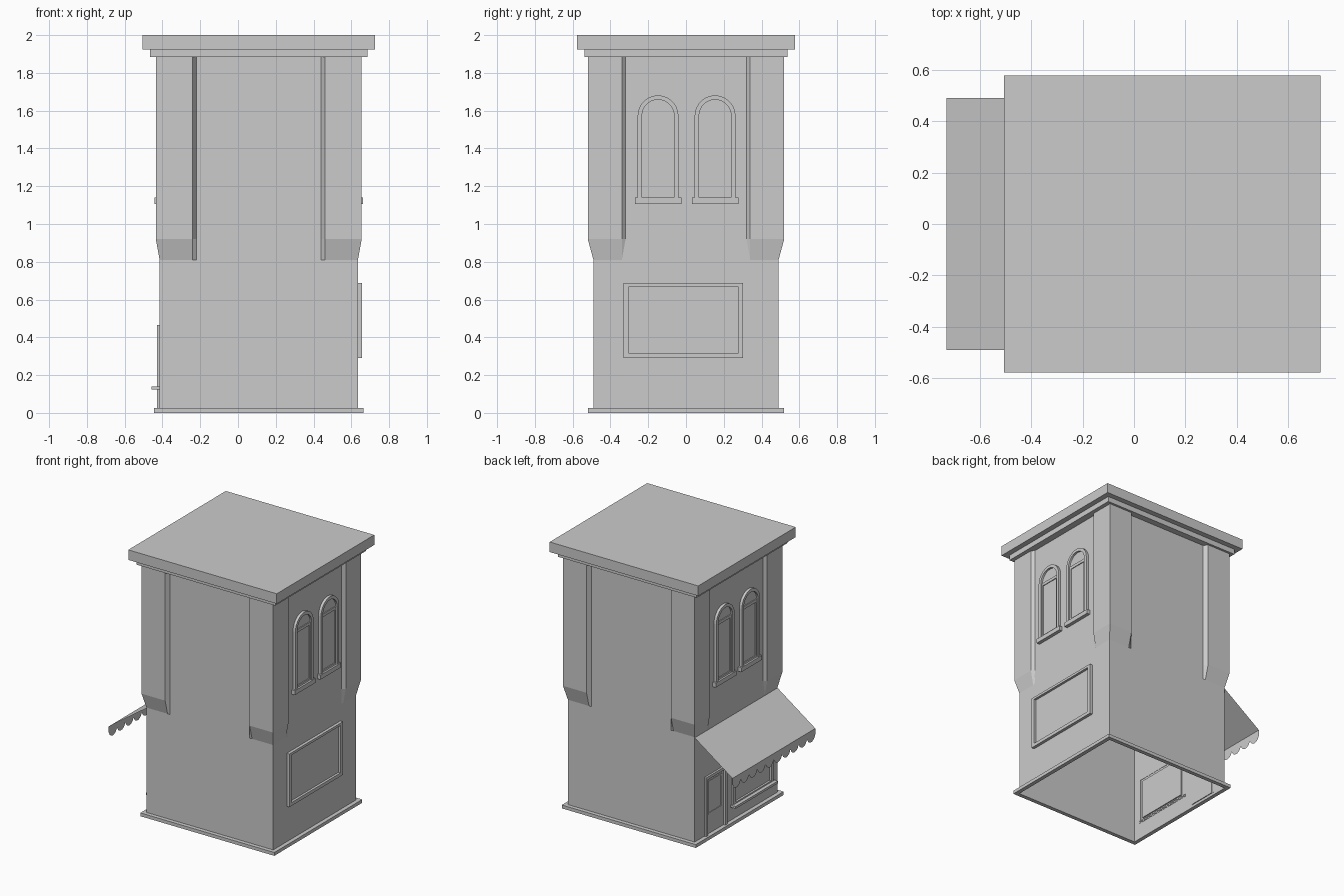
import bpy, bmesh, math

if "Cube" in bpy.data.objects:
    bpy.data.objects.remove(bpy.data.objects["Cube"])

CX, HX, HY = 0.11, 0.525, 0.49      # wall centre in x and wall half sizes


def make(name, verts, faces):
    me = bpy.data.meshes.new(name)
    me.from_pydata(verts, [], faces)
    bm = bmesh.new()
    bm.from_mesh(me)
    bmesh.ops.remove_doubles(bm, verts=bm.verts, dist=1e-5)
    bmesh.ops.recalc_face_normals(bm, faces=bm.faces)
    bm.to_mesh(me)
    bm.free()
    ob = bpy.data.objects.new(name, me)
    bpy.context.collection.objects.link(ob)
    return ob


def bridge(name, loops, cap=False):
    """Skin a series of equal-length closed loops, optionally filling the last."""
    n = len(loops[0])
    faces = [(k * n + i, k * n + (i + 1) % n, (k + 1) * n + (i + 1) % n, (k + 1) * n + i)
             for k in range(len(loops) - 1) for i in range(n)]
    if cap:
        faces.append(tuple(range((len(loops) - 1) * n, len(loops) * n)))
    return make(name, [p for l in loops for p in l], faces)


def ring(hx, hy, z):
    return [(CX + sx * hx, sy * hy, z) for sx, sy in ((-1, -1), (1, -1), (1, 1), (-1, 1))]


def on_wall(side, pts, d):
    return [(CX + side * (HX + d), y, z) for y, z in pts]


def rect(y0, y1, z0, z1):
    return [(y0, z0), (y1, z0), (y1, z1), (y0, z1)]


def arch(c, r, z0, spring, n=14):
    return [(c - r, z0), (c + r, z0)] + [
        (c + r * math.cos(math.pi * i / n), spring + r * math.sin(math.pi * i / n))
        for i in range(n + 1)]


def framed(name, side, outer, inner, depth, pane):
    """Raised moulding around a set-back pane."""
    bridge(name, [on_wall(side, outer, -0.002), on_wall(side, outer, depth),
                  on_wall(side, inner, depth), on_wall(side, inner, pane)], cap=True)


def block(name, side, pts, depth):
    bridge(name, [on_wall(side, pts, -0.002), on_wall(side, pts, depth)], cap=True)


# Walls: open at the bottom
bridge("walls", [ring(HX, HY, 0), ring(HX, HY, 1.9)])

# Base trim
bridge("base_trim", [ring(HX, HY, 0), ring(0.555, 0.52, 0),
                     ring(0.555, 0.52, 0.025), ring(HX, HY, 0.025)])

# Stepped cornice and flat roof
bridge("cornice_roof", [ring(HX, HY, 1.885), ring(0.575, 0.537, 1.885),
                        ring(0.575, 0.537, 1.925), ring(0.615, 0.577, 1.925),
                        ring(0.615, 0.577, 2.0)], cap=True)

# Corner pilasters wrapping each corner, tapering into the wall at the foot
for sx in (-1, 1):
    for sy in (-1, 1):
        foot = [(0.33, HY), (0.35, HY), (HX, HY), (HX, 0.34), (HX, 0.32)]
        full = [(0.33, HY), (0.35, HY + 0.03), (HX + 0.02, HY + 0.03),
                (HX + 0.02, 0.34), (HX, 0.32)]
        rows = [[(CX + sx * x, sy * y, z) for x, y in prof]
                for prof, z in ((foot, 0.81), (full, 0.92), (full, 1.89))]
        verts = [p for r in rows for p in r]
        faces = [(k * 5 + i, k * 5 + i + 1, k * 5 + i + 6, k * 5 + i + 5)
                 for k in range(2) for i in range(4)]
        make("corner_pilaster", verts, faces)

# Upper arched windows, two on each side wall
for side in (-1, 1):
    for c in (-0.148, 0.154):
        framed("arched_window", side, arch(c, 0.108, 1.12, 1.573),
               arch(c, 0.085, 1.14, 1.573), 0.02, 0.006)
        framed("window_sash", side, rect(c - 0.083, c + 0.083, 1.14, 1.575),
               rect(c - 0.07, c + 0.07, 1.155, 1.553), 0.012, 0.002)
        block("window_sill", side, rect(c - 0.123, c + 0.123, 1.107, 1.14), 0.026)

# Large framed panel on the right wall
framed("side_panel", 1, rect(-0.33, 0.303, 0.29, 0.688),
       rect(-0.303, 0.275, 0.315, 0.67), 0.022, 0.004)

# Shop window and door on the left wall
framed("shop_window", -1, rect(-0.42, 0.05, 0.13, 0.465),
       rect(-0.395, 0.025, 0.15, 0.445), 0.015, -0.008)
block("shop_sill", -1, rect(-0.435, 0.065, 0.123, 0.14), 0.042)
framed("door", -1, rect(0.125, 0.375, 0.02, 0.465),
       rect(0.148, 0.352, 0.022, 0.443), 0.015, -0.004)
framed("door_panel", -1, rect(0.17, 0.33, 0.17, 0.42),
       rect(0.182, 0.318, 0.182, 0.408), 0.004, -0.003)

# Awning: thin sloped sheet
XO, XW, ZO, ZW = -0.728, CX - HX, 0.585, 0.805
make("awning", [(XW, -HY, ZW), (XW, HY, ZW), (XO, HY, ZO), (XO, -HY, ZO)], [(0, 1, 2, 3)])

# Scalloped valance hanging from the awning edge
tabs, steps = 10, 8
n = tabs * steps
verts, faces = [], []
for i in range(n + 1):
    y = -HY + 2 * HY * i / n
    drop = 0.045 + 0.04 * abs(math.sin(math.pi * i / steps)) ** 0.6
    verts += [(XO, y, ZO), (XO, y, ZO - drop)]
    if i:
        faces.append((2 * i - 2, 2 * i - 1, 2 * i + 1, 2 * i))
make("awning_valance", verts, faces)
